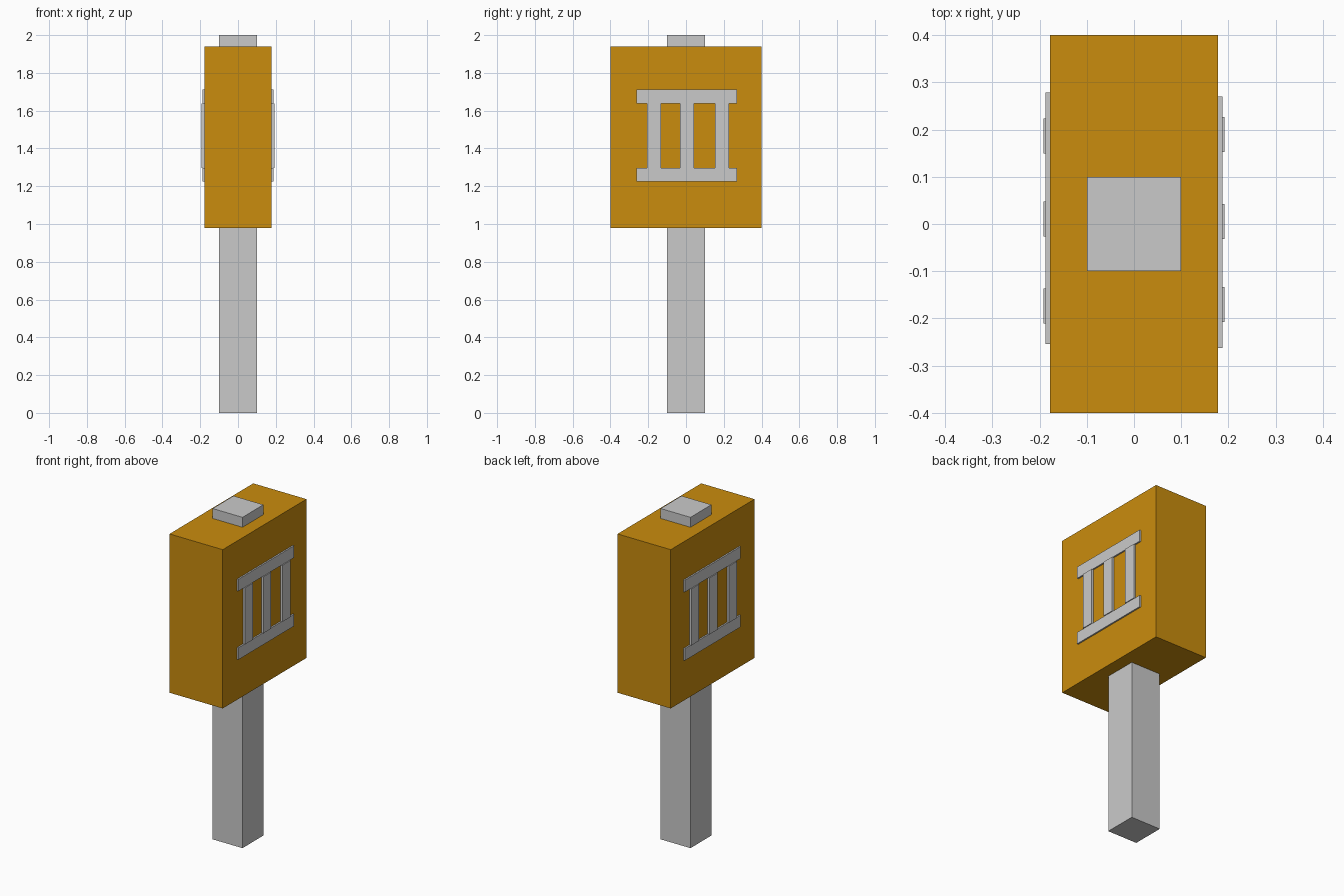
import bpy

cube = bpy.data.objects.get("Cube")
if cube:
    bpy.data.objects.remove(cube, do_unlink=True)


def material(name, rgb):
    mat = bpy.data.materials.new(name)
    mat.use_nodes = True
    color = (*rgb, 1.0)
    mat.diffuse_color = color
    mat.node_tree.nodes["Principled BSDF"].inputs["Base Color"].default_value = color
    return mat


def box(name, x, y, z, mat):
    """Box from the (low, high) range on each axis."""
    bpy.ops.mesh.primitive_cube_add(size=1)
    obj = bpy.context.object
    obj.name = name
    ranges = (x, y, z)
    obj.location = [(a + b) / 2 for a, b in ranges]
    obj.scale = [abs(b - a) for a, b in ranges]
    bpy.ops.object.transform_apply(location=True, rotation=False, scale=True)
    obj.data.materials.append(mat)
    return obj


amber = material("amber", (0.59, 0.265, 0.0042))
grey = material("light grey", (0.59, 0.59, 0.59))

# Post running through the sign box
box("post", (-0.1, 0.1), (-0.1, 0.1), (0, 2), grey)
box("sign_box", (-0.178, 0.178), (-0.4, 0.4), (0.98, 1.94), amber)

# Raised three-column emblem on both broad sides, turned half round on the right
FACE = 0.17
for side, sign, shift in (("left", 1, 0), ("right", -1, 0.016)):
    def span(low, high):
        return tuple(sorted((sign * low + shift, sign * high + shift)))

    def depth(outer):
        return tuple(sorted((sign * FACE, sign * outer)))

    for name, low, high in (("lower", 1.225, 1.297), ("upper", 1.639, 1.711)):
        box(f"{side}_{name}_bar", depth(0.187), span(-0.263, 0.27), (low, high), grey)
    for i, centre in enumerate((-0.17, 0.005, 0.19), 1):
        box(f"{side}_column_{i}", depth(0.192),
            span(centre - 0.037, centre + 0.037), (1.297, 1.639), grey)
